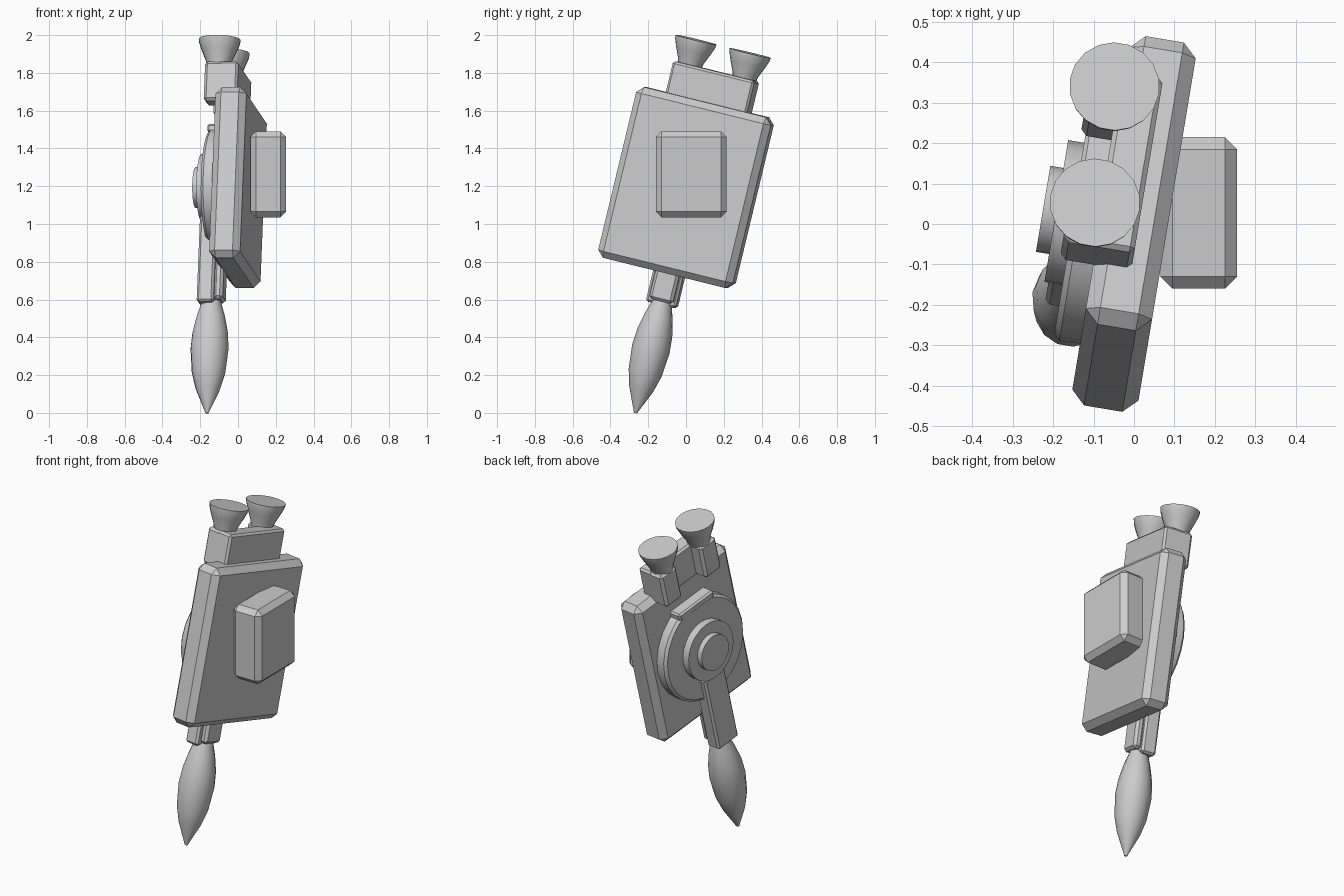
import bpy, bmesh, math
from mathutils import Matrix, Vector

if "Cube" in bpy.data.objects:
    bpy.data.objects.remove(bpy.data.objects["Cube"], do_unlink=True)

# single grey finish
grey = bpy.data.materials.new("light_grey")
grey.use_nodes = True
COLOUR = (0.6, 0.6, 0.6, 1)
grey.diffuse_color = COLOUR
grey.node_tree.nodes["Principled BSDF"].inputs["Base Color"].default_value = COLOUR

# leaning frame: local x = through the slab, y = across, z = along
LEAN = (Matrix.Translation((0, 0, 1.193))
        @ Matrix.Rotation(math.radians(-9.5), 4, 'Z')
        @ Matrix.Rotation(math.radians(-13.7), 4, 'X'))


def finish(name, bm, frame, smooth=False):
    bmesh.ops.recalc_face_normals(bm, faces=bm.faces)
    mesh = bpy.data.meshes.new(name)
    bm.to_mesh(mesh)
    bm.free()
    mesh.materials.append(grey)
    obj = bpy.data.objects.new(name, mesh)
    obj.matrix_world = frame
    bpy.context.collection.objects.link(obj)
    if smooth:
        bpy.ops.object.select_all(action='DESELECT')
        obj.select_set(True)
        bpy.context.view_layer.objects.active = obj
        bpy.ops.object.shade_smooth_by_angle(angle=math.radians(32))
    return obj


def box(name, low, high, bevel=0.0, frame=LEAN):
    low, high = Vector(low), Vector(high)
    bm = bmesh.new()
    bmesh.ops.create_cube(bm, size=1)
    bmesh.ops.scale(bm, vec=high - low, verts=bm.verts)
    bmesh.ops.translate(bm, vec=(low + high) / 2, verts=bm.verts)
    if bevel:
        bmesh.ops.bevel(bm, geom=bm.edges[:], offset=bevel, segments=1,
                        affect='EDGES', profile=0.5)
    return finish(name, bm, frame)


def turned(name, profile, sides, place):
    """Closed solid of revolution from (radius, height) points."""
    bm = bmesh.new()
    rings = []
    for r, h in profile:
        angles = [2 * math.pi * i / sides for i in range(sides)]
        rings.append([bm.verts.new((r * math.cos(a), r * math.sin(a), h)) for a in angles])
    for a, b in zip(rings, rings[1:]):
        for i in range(sides):
            j = (i + 1) % sides
            bm.faces.new((a[i], a[j], b[j], b[i]))
    bm.faces.new(rings[0][::-1])
    bm.faces.new(rings[-1])
    return finish(name, bm, LEAN @ place, True)


# main slab and the upright pouch on its side
box("main_slab", (-0.083, -0.372, -0.465), (0.083, 0.372, 0.465), 0.035)
box("side_pouch", (0.065, -0.16, 1.035), (0.255, 0.215, 1.49), 0.03, Matrix())

# top block: full-width wall with a post at each end
box("top_wall", (-0.09, -0.225, 0.42), (0.012, 0.225, 0.635), 0.012)
for side, label in ((-1, "front"), (1, "back")):
    a, b = sorted((side * 0.095, side * 0.225))
    box(label + "_post", (-0.167, a, 0.42), (-0.06, b, 0.635), 0.015)
    # flared nozzle on each post
    turned(label + "_nozzle",
           [(0.062, 0), (0.07, 0.03), (0.094, 0.085), (0.109, 0.125), (0.112, 0.145)],
           18, Matrix.Translation((-0.104, side * 0.15, 0.624)))

# stepped disc on the other side, turned to face outwards
outward = Matrix.Rotation(math.radians(-90), 4, 'Y')
turned("stepped_disc",
       [(0.315, 0.07), (0.315, 0.135), (0.3, 0.15), (0.178, 0.15), (0.178, 0.195),
        (0.108, 0.195), (0.108, 0.228)], 24, outward)
box("disc_top_bar", (-0.155, -0.14, 0.27), (-0.07, 0.14, 0.315), 0.01)

# arm below the disc, with its narrower inner rib
box("arm", (-0.185, -0.085, -0.64), (-0.095, 0.08, -0.165), 0.012)
box("arm_inner_rib", (-0.1, -0.065, -0.62), (-0.05, 0.065, -0.4), 0.015)

# pointed spindle at the end of the arm
turned("pointed_spindle",
       [(0.008, 0), (0.065, 0.13), (0.09, 0.22), (0.102, 0.35), (0.095, 0.44),
        (0.075, 0.53), (0.05, 0.61)], 14, Matrix.Translation((-0.118, 0, -1.229)))
